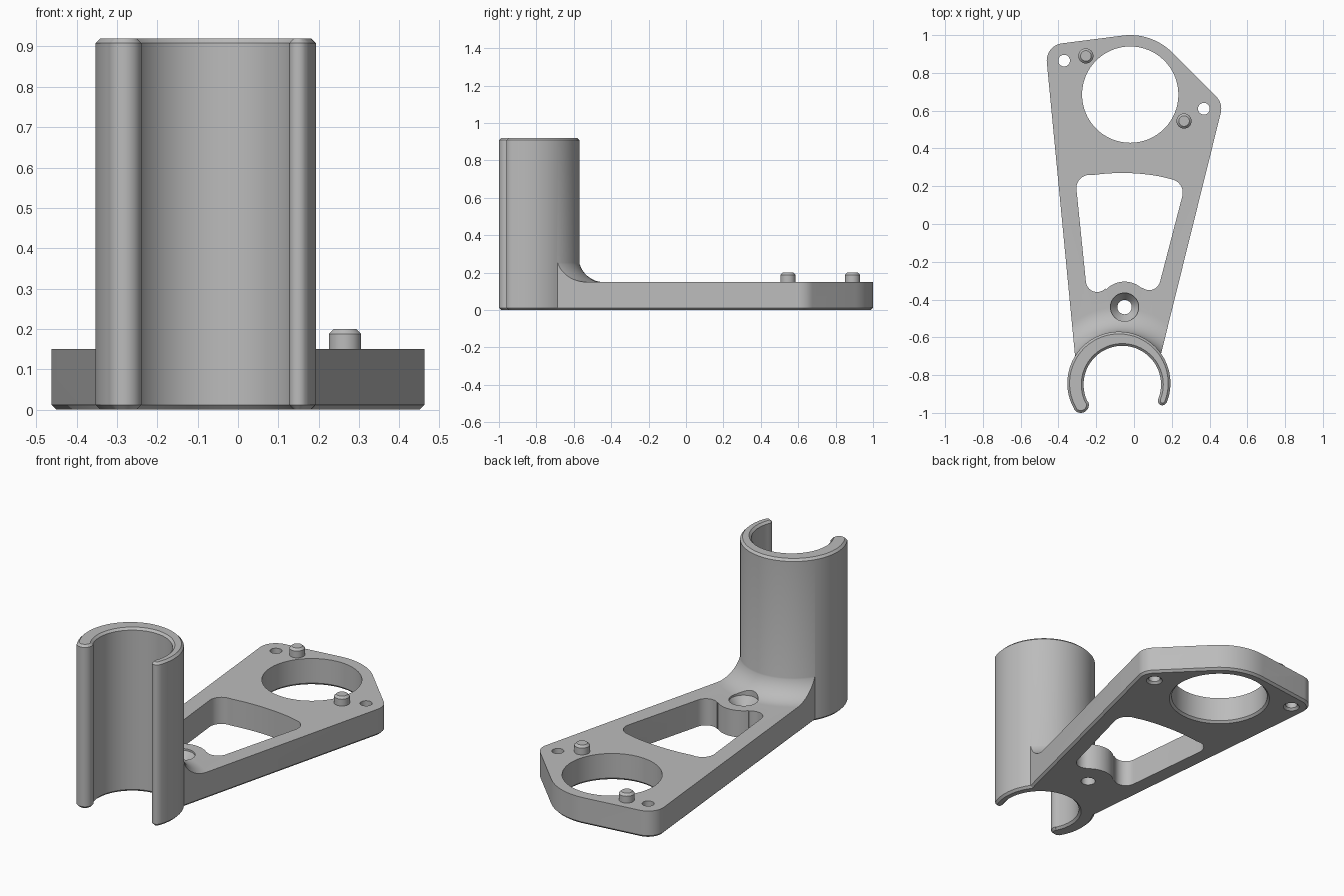
import bpy, bmesh
from math import cos, sin, atan2, radians, degrees
from mathutils import Vector

if "Cube" in bpy.data.objects:
    bpy.data.objects.remove(bpy.data.objects["Cube"])

grey = bpy.data.materials.new("plain grey")
grey.use_nodes = True
colour = (0.5, 0.5, 0.5, 1)
grey.diffuse_color = colour
grey.node_tree.nodes["Principled BSDF"].inputs["Base Color"].default_value = colour

CHAMFER = 0.012
THICK = 0.15


def arc(centre, r, a0, a1, n=16):
    """Points on an arc, angles in degrees."""
    angles = [radians(a0 + (a1 - a0) * i / n) for i in range(n + 1)]
    return [Vector((centre[0] + r * cos(a), centre[1] + r * sin(a))) for a in angles]


def tidy(points):
    out = []
    for p in points:
        if not out or (p - out[-1]).length > 0.002:
            out.append(p)
    if (out[0] - out[-1]).length < 0.002:
        out.pop()
    return out


def hull(points):
    """Counter-clockwise convex outline."""
    def half(ordered):
        chain = []
        for p in ordered:
            while len(chain) > 1 and (chain[-1] - chain[-2]).cross(p - chain[-2]) <= 1e-9:
                chain.pop()
            chain.append(p)
        return chain[:-1]
    ordered = sorted(points, key=lambda p: (p.x, p.y))
    return half(ordered) + half(ordered[::-1])


def inset(points, d):
    out = []
    for i, p in enumerate(points):
        e1 = (p - points[i - 1]).normalized()
        e2 = (points[(i + 1) % len(points)] - p).normalized()
        n1, n2 = Vector((-e1.y, e1.x)), Vector((-e2.y, e2.x))
        out.append(p + (n1 + n2) * d / max(1 + n1.dot(n2), 0.3))
    return out


def finish(name, bm):
    bmesh.ops.recalc_face_normals(bm, faces=bm.faces)
    mesh = bpy.data.meshes.new(name)
    bm.to_mesh(mesh)
    bm.free()
    mesh.materials.append(grey)
    obj = bpy.data.objects.new(name, mesh)
    bpy.context.collection.objects.link(obj)
    return obj


def prism(name, points, z0, z1, low=0, high=0):
    """Extruded outline with optional chamfers at either end."""
    points = tidy(points)
    levels = [(z0, low)] + ([(z0 + low, 0)] if low else [])
    levels += ([(z1 - high, 0)] if high else []) + [(z1, high)]
    bm = bmesh.new()
    rings = [[bm.verts.new((p.x, p.y, z)) for p in inset(points, d)] for z, d in levels]
    for a, b in zip(rings, rings[1:]):
        for i in range(len(a)):
            bm.faces.new((a[i - 1], a[i], b[i], b[i - 1]))
    bm.faces.new(rings[0][::-1])
    bm.faces.new(rings[-1])
    return finish(name, bm)


def lathe(name, centre, profile, steps=64, closed=False):
    """Profile of (radius, z) turned about a vertical axis."""
    bm = bmesh.new()
    vs = [bm.verts.new((r, 0, z)) for r, z in profile]
    edges = [bm.edges.new(pair) for pair in zip(vs, vs[1:])]
    if closed:
        edges.append(bm.edges.new((vs[-1], vs[0])))
    bmesh.ops.spin(bm, geom=vs + edges, cent=(0, 0, 0), axis=(0, 0, 1),
                   angle=radians(360), steps=steps)
    bmesh.ops.remove_doubles(bm, verts=bm.verts, dist=1e-5)
    bmesh.ops.translate(bm, verts=bm.verts, vec=(*centre, 0))
    return finish(name, bm)


def combine(target, other, operation):
    mod = target.modifiers.new(operation.lower(), "BOOLEAN")
    mod.operation, mod.solver, mod.object = operation, "EXACT", other
    bpy.context.view_layer.objects.active = target
    bpy.ops.object.modifier_apply(modifier=mod.name)
    bpy.data.objects.remove(other)


def bore(centre, r):
    """Through-hole cutter, chamfered at the underside."""
    c = CHAMFER
    return lathe("bore", centre, [(0, -0.01), (r + c + 0.01, -0.01), (r, c), (r, 1), (0, 1)])


# Key positions
ring, ring_r = (-0.02, 0.685), 0.255
corner_left, corner_right = (-0.37, 0.865), (0.37, 0.61)
screw = (-0.05, -0.44)
outer, outer_r = Vector((-0.08, -0.843)), 0.273
inner, inner_r = Vector((-0.062, -0.85)), 0.205
tip_left, tip_right = Vector((-0.282, -0.957)), Vector((0.15, -0.937))

# Arm plate, left tall at first so the fillet can be carved from it
outline = arc(ring, 0.315, 0, 360, 96)
for c in (corner_left, corner_right):
    outline += arc(c, 0.092, 0, 360, 48)
outline += [Vector((-0.31, -0.72)), Vector((0.14, -0.70))]
bracket = prism("bracket", hull(outline), 0, 0.28, low=CHAMFER)

# Concave fillet sweeping up to the clip
fr = 0.134
carve = arc((outer_r - 0.004 + fr, THICK + fr), fr, 180, 270)
carve = [(outer_r - 0.004, 0.5)] + [tuple(p) for p in carve] + [(3, THICK), (3, 0.5)]
combine(bracket, lathe("carver", outer, carve, 128, closed=True), "DIFFERENCE")

# Lightening window with a boss bulging into its front edge
lobe_l, lobe_r = (-0.195, -0.30), (0.08, -0.29)
window = arc(lobe_l, 0.06, 185, 316) + arc(screw, 0.135, 136, 49)
window += arc(lobe_r, 0.06, 229, 347) + arc((0.185, 0.165), 0.073, -13, 78)
window += arc(inner, 1.12, 80, 98) + arc((-0.235, 0.19), 0.07, 97, 185)
combine(bracket, prism("window", window, -0.1, 0.5), "DIFFERENCE")

# Round holes
for centre, r in ((ring, ring_r), (corner_left, 0.031), (corner_right, 0.031)):
    combine(bracket, bore(centre, r), "DIFFERENCE")
sink = [(0, -0.1), (0.038, -0.1), (0.038, 0.09), (0.075, 0.14), (0.075, 0.6), (0, 0.6)]
combine(bracket, lathe("countersink", screw, sink, 48), "DIFFERENCE")

# Open clip: wall thicker on one side, with rounded tips
room = [(0, -0.1), (0.237, -0.1), (0.237, 0.6), (0, 0.6)]
combine(bracket, lathe("clip_room", inner, room, 96), "DIFFERENCE")


def bearing(a, b):
    return degrees(atan2(b.y - a.y, b.x - a.x))


out_l, out_r = bearing(outer, tip_left) % 360, bearing(outer, tip_right)
in_l, in_r = bearing(inner, tip_left) % 360, bearing(inner, tip_right)
clip = arc(outer, outer_r, out_r, out_l, 72)
clip += arc(tip_left, 0.043, out_l, in_l + 180)
clip += arc(inner, inner_r, in_l, in_r, 72)
clip += arc(tip_right, 0.023, in_r + 180, out_r + 360)
combine(bracket, prism("clip", clip, 0, 0.92, CHAMFER, CHAMFER), "UNION")

# Locating pins
pins = []
for name, centre in (("back_pin", (-0.255, 0.89)), ("side_pin", (0.265, 0.545))):
    pins.append(lathe(name, centre, [(0, 0.14), (0.04, 0.14), (0.04, 0.188),
                                     (0.028, 0.2), (0, 0.2)], 32))

# Smooth curved walls, crisp edges
bpy.ops.object.select_all(action="DESELECT")
for obj in [bracket] + pins:
    obj.select_set(True)
bpy.context.view_layer.objects.active = bracket
bpy.ops.object.shade_smooth_by_angle(angle=radians(30))
